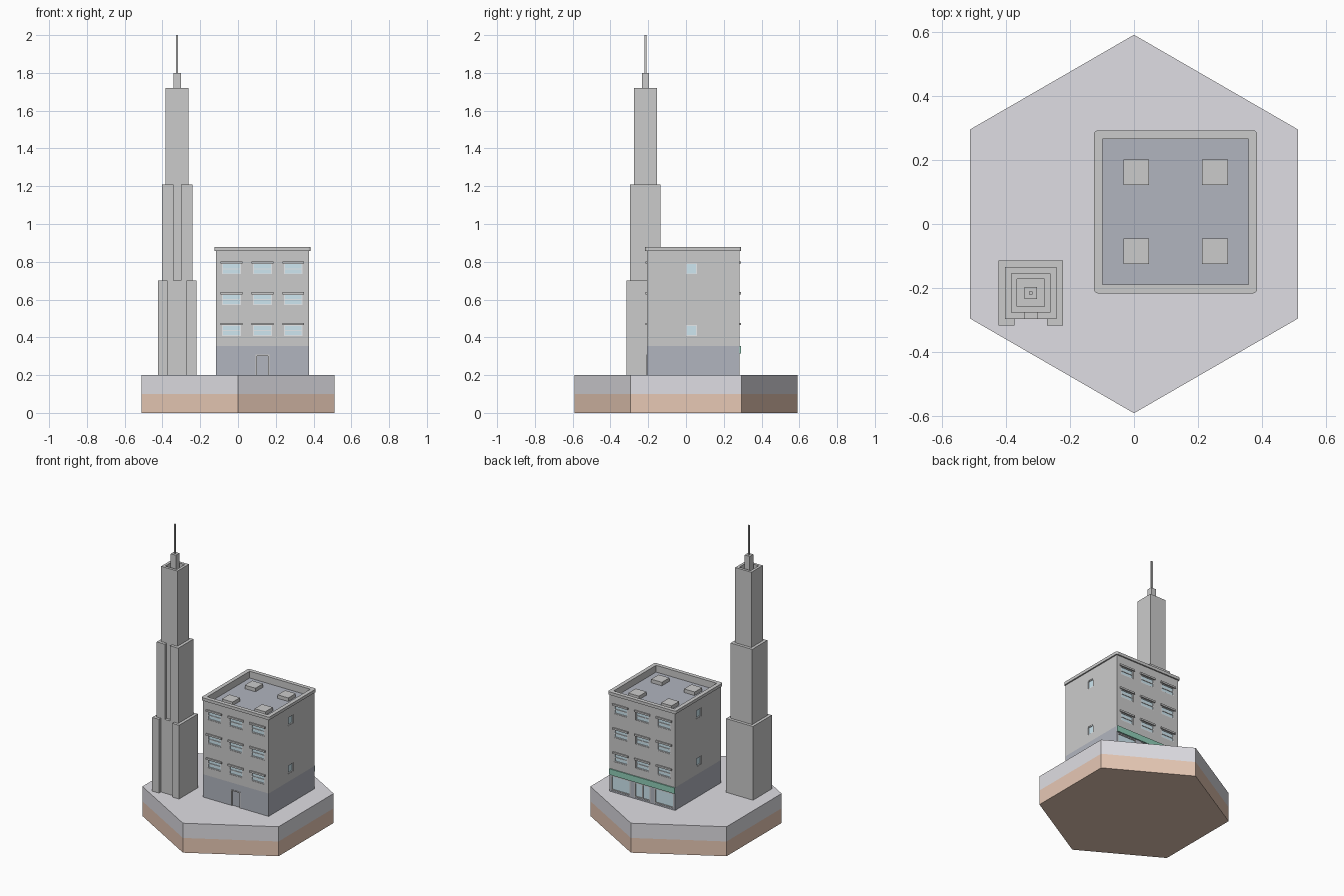
import bpy, bmesh, math

if "Cube" in bpy.data.objects:
    bpy.data.objects.remove(bpy.data.objects["Cube"])

def material(name, rgb):
    m = bpy.data.materials.new(name)
    m.diffuse_color = (*rgb, 1)
    m.use_nodes = True
    m.node_tree.nodes["Principled BSDF"].inputs["Base Color"].default_value = m.diffuse_color
    return m

DIRT = material("dirt", (0.80, 0.58, 0.46))
PAVING = material("paving", (0.74, 0.73, 0.77))
SLATE = material("slate", (0.44, 0.46, 0.52))
GLASS = material("glass", (0.62, 0.80, 0.88))
PALE = material("pale_frame", (0.80, 0.83, 0.85))
GREEN = material("awning_green", (0.28, 0.62, 0.48))

def finish(name, bm, mat=None):
    bmesh.ops.recalc_face_normals(bm, faces=bm.faces)
    me = bpy.data.meshes.new(name)
    bm.to_mesh(me)
    bm.free()
    ob = bpy.data.objects.new(name, me)
    bpy.context.collection.objects.link(ob)
    if mat:
        me.materials.append(mat)
    return ob

def prism(name, pts, z0, z1, mat=None):
    bm = bmesh.new()
    f = bm.faces.new([bm.verts.new((x, y, z0)) for x, y in pts])
    top = bmesh.ops.extrude_face_region(bm, geom=[f])["geom"]
    bmesh.ops.translate(bm, vec=(0, 0, z1 - z0),
                        verts=[v for v in top if isinstance(v, bmesh.types.BMVert)])
    return finish(name, bm, mat)

def boxes(name, items, mat=None, bevel=0):
    """One object from boxes given as (x0, x1, y0, y1, z0, z1)."""
    bm = bmesh.new()
    for x0, x1, y0, y1, z0, z1 in items:
        vs = bmesh.ops.create_cube(bm, size=1)["verts"]
        bmesh.ops.scale(bm, vec=(x1 - x0, y1 - y0, z1 - z0), verts=vs)
        bmesh.ops.translate(bm, vec=((x0 + x1) / 2, (y0 + y1) / 2, (z0 + z1) / 2), verts=vs)
    if bevel:
        up = [e for e in bm.edges if abs(e.verts[0].co.z - e.verts[1].co.z) > 1e-4]
        bmesh.ops.bevel(bm, geom=up, offset=bevel, segments=3, profile=0.5, affect='EDGES')
    return finish(name, bm, mat)

def cut(ob, items):
    tool = boxes("cutter", items)
    tool.hide_render = True
    mod = ob.modifiers.new("cut", 'BOOLEAN')
    mod.operation, mod.solver, mod.object = 'DIFFERENCE', 'EXACT', tool
    bpy.context.view_layer.objects.active = ob
    bpy.ops.object.modifier_apply(modifier=mod.name)
    bpy.data.objects.remove(tool)

# Hexagonal ground slab in two layers
hexagon = [(0.59 * math.sin(i * math.pi / 3), 0.59 * math.cos(i * math.pi / 3)) for i in range(6)]
prism("dirt_layer", hexagon, 0, 0.1, DIRT)
prism("paving_layer", hexagon, 0.1, 0.2, PAVING)

# Stepped tower, lower tiers notched at the front
CX, CY = -0.322, -0.215
def notched_tier(name, r, notch, depth, top):
    pts = [(-r, -r), (-notch, -r), (-notch, depth - r), (notch, depth - r),
           (notch, -r), (r, -r), (r, r), (-r, r)]
    prism(name, [(CX + x, CY + y) for x, y in pts], 0.2, top)

def centred(r, z0, z1):
    return (CX - r, CX + r, CY - r, CY + r, z0, z1)

notched_tier("tower_low_tier", 0.101, 0.05, 0.02, 0.7)
notched_tier("tower_middle_tier", 0.081, 0.02, 0.02, 1.21)
shaft = boxes("tower_shaft", [centred(0.061, 0.2, 1.72)])
cut(shaft, [centred(0.043, 1.69, 1.8)])
boxes("tower_cap", [centred(0.019, 1.68, 1.8)])
boxes("tower_antenna", [centred(0.005, 1.79, 2.0)])

# Building walls
X0, X1, Y0, Y1 = -0.116, 0.375, -0.207, 0.283
MX, MY = (X0 + X1) / 2, (Y0 + Y1) / 2

def on_wall(side, u0, u1, z0, z1, d0, d1):
    """Box on a wall; d is the distance outward from the wall face."""
    if side == "front":
        return (u0, u1, Y0 - d1, Y0 - d0, z0, z1)
    if side == "back":
        return (u0, u1, Y1 + d0, Y1 + d1, z0, z1)
    if side == "right":
        return (X1 + d0, X1 + d1, u0, u1, z0, z1)
    return (X0 - d1, X0 - d0, u0, u1, z0, z1)

def frame(side, u0, u1, z0, z1, t, d0, d1):
    return [on_wall(side, *r, d0, d1) for r in (
        (u0, u0 + t, z0, z1), (u1 - t, u1, z0, z1),
        (u0 + t, u1 - t, z0, z0 + t), (u0 + t, u1 - t, z1 - t, z1))]

DEPTH = -0.01
holes, frames, panes, lintels = [], [], [], []
def window(side, u, z0, w, h):
    u0, u1, z1 = u - w / 2, u + w / 2, z0 + h
    holes.append(on_wall(side, u0, u1, z0, z1, DEPTH, 0.02))
    panes.append(on_wall(side, u0, u1, z0, z1, DEPTH - 0.002, DEPTH + 0.003))
    frames.extend(frame(side, u0, u1, z0, z1, 0.005, DEPTH, -0.002))

rows = (0.408, 0.572, 0.734)
for side in ("front", "back"):
    for z in rows:
        for u in (MX - 0.163, MX, MX + 0.163):
            window(side, u, z, 0.1, 0.058)
            frames.append(on_wall(side, u - 0.045, u + 0.045, z + 0.026, z + 0.031, DEPTH, -0.003))
            lintels.append(on_wall(side, u - 0.058, u + 0.058, z + 0.056, z + 0.068, -0.005, 0.008))
for side in ("left", "right"):
    for z in (rows[0], rows[2]):
        window(side, 0.029, z, 0.056, 0.058)

roof_hole = (X0 + 0.018, X1 - 0.018, Y0 + 0.018, Y1 - 0.018, 0.83, 0.95)
upper = boxes("upper_walls", [(X0, X1, Y0, Y1, 0.355, 0.86)])
cut(upper, holes + [roof_hole])
boxes("window_frames", frames, PALE)
boxes("window_panes", panes, GLASS)
boxes("window_lintels", lintels)

# Rounded cornice, roof surface and roof hatches
o = 0.009
cornice = boxes("cornice", [(X0 - o, X1 + o, Y0 - o, Y1 + o, 0.858, 0.878)], bevel=0.012)
cut(cornice, [roof_hole])
boxes("roof_surface", [(*roof_hole[:4], 0.828, 0.832)], SLATE)
boxes("roof_hatches", [(MX + a - 0.04, MX + a + 0.04, MY + b - 0.04, MY + b + 0.04, 0.83, 0.856)
                       for a in (-0.123, 0.123) for b in (-0.123, 0.123)])

# Ground floor with entrance at the front and shopfront at the back
shop = [(MX - 0.235, MX - 0.09), (MX - 0.06, MX + 0.06), (MX + 0.09, MX + 0.235)]
door = ("front", MX - 0.036, MX + 0.036, 0.2, 0.308)
ground = boxes("ground_floor", [(X0, X1, Y0, Y1, 0.2, 0.355)], SLATE)
cut(ground, [on_wall("back", a, b, 0.21, 0.31, DEPTH, 0.02) for a, b in shop]
    + [(MX - 0.03, MX + 0.03, Y0 - 0.02, Y0 - DEPTH, 0.19, 0.302)])
boxes("entrance_frame", frame(*door, 0.006, -0.005, 0.003)[:2] + frame(*door, 0.006, -0.005, 0.003)[3:])
boxes("entrance_door", [on_wall("front", MX - 0.03, MX + 0.03, 0.2, 0.302, -0.012, -0.006)], SLATE)
boxes("shop_glass", [on_wall("back", a, b, 0.21, 0.31, -0.012, -0.007) for a, b in shop], GLASS)
bars = [on_wall("back", MX - 0.004, MX + 0.004, 0.21, 0.31, DEPTH, -0.002)]
for a, b in shop:
    bars += frame("back", a, b, 0.21, 0.31, 0.006, DEPTH, -0.002)
boxes("shop_frames", bars)
boxes("shop_awning", [on_wall("back", X0, X1, 0.315, 0.355, -0.005, 0.007)], GREEN)
